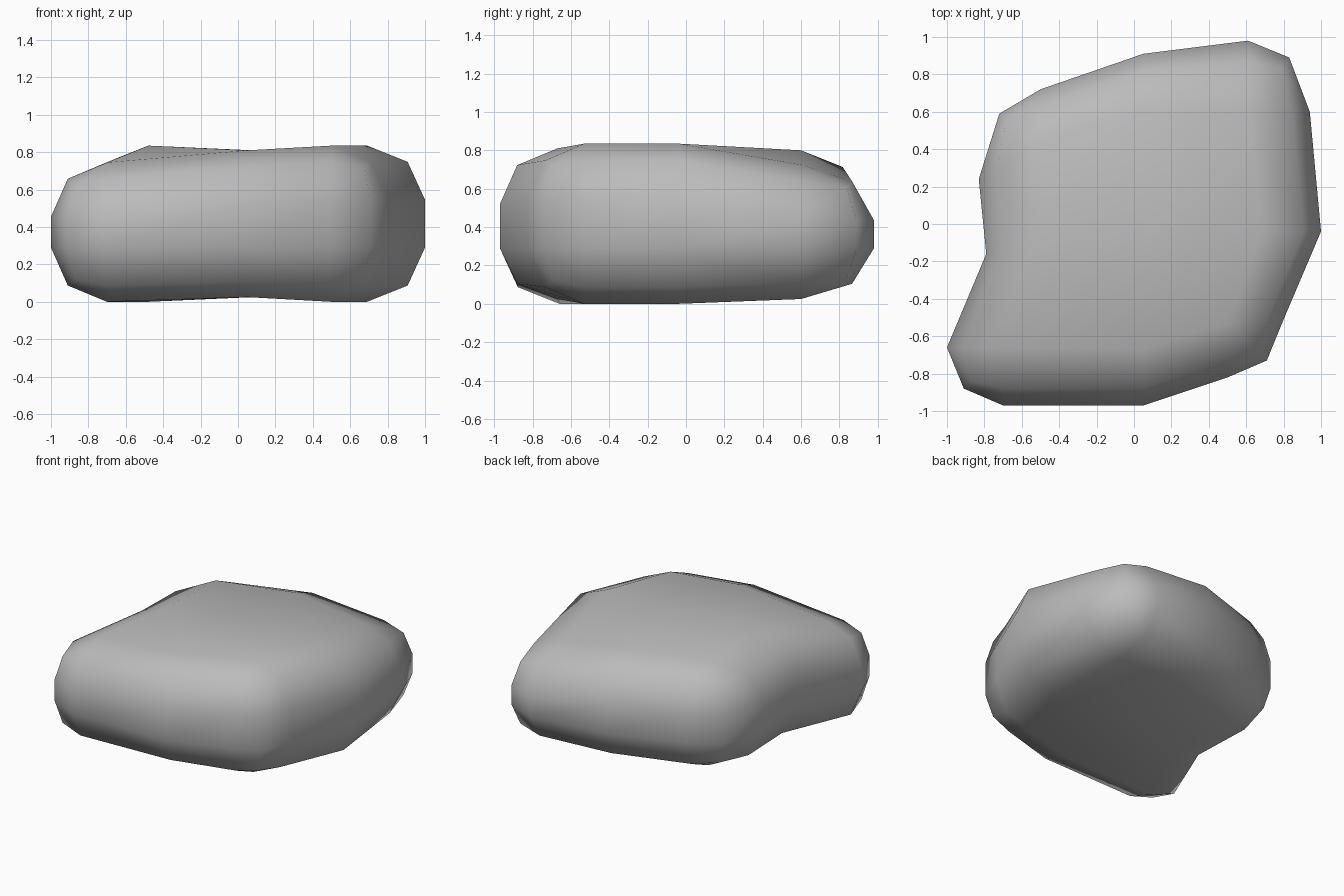
import bpy, bmesh

if "Cube" in bpy.data.objects:
    bpy.data.objects.remove(bpy.data.objects["Cube"], do_unlink=True)

# Each sector, anticlockwise: inner point, bottom height, top height, outer rim points
sectors = [
    ((-0.70, -0.66), 0.00, 0.745, [(-1.0, -0.66), (-0.91, -0.88), (-0.70, -0.97)]),
    ((0.05, -0.67), 0.025, 0.81, [(0.05, -0.97)]),
    ((0.50, -0.53), 0.00, 0.835, [(0.50, -0.82), (0.71, -0.73), (0.80, -0.51)]),
    ((0.69, -0.04), 0.00, 0.835, [(1.0, -0.04)]),
    ((0.62, 0.60), 0.025, 0.725, [(0.94, 0.60), (0.83, 0.89), (0.61, 0.98)]),
    ((0.05, 0.60), 0.025, 0.80, [(0.05, 0.91)]),
    ((-0.50, 0.45), 0.02, 0.80, [(-0.50, 0.72), (-0.72, 0.59), (-0.83, 0.24)]),
    ((-0.48, -0.12), 0.00, 0.835, [(-0.79, -0.16)]),
]
ROUND = 0.29      # height of the rounded rim
bm = bmesh.new()


def make_half(top):
    """Rounded half of the stone; returns its rim at the start of the side wall."""
    rim, mid, inner = [], [], []
    for (cx, cy), low, high, outer in sectors:
        z = high if top else low
        wall = high - ROUND if top else ROUND
        centre = bm.verts.new((cx, cy, z))
        for i, (x, y) in enumerate(outer):
            diagonal = len(outer) == 3 and i == 1
            reach, lift = (0.82, 0.58) if diagonal else (0.7, 0.7)
            rim.append(bm.verts.new((x, y, wall)))
            mid.append(bm.verts.new((cx + (x - cx) * reach, cy + (y - cy) * reach,
                                     wall + (z - wall) * lift)))
            inner.append(centre)
    n = len(rim)
    for i in range(n):
        j = (i + 1) % n
        bm.faces.new((rim[i], rim[j], mid[j], mid[i]))
        if inner[i] is inner[j]:
            bm.faces.new((mid[i], mid[j], inner[i]))
        else:
            bm.faces.new((mid[i], mid[j], inner[j], inner[i]))
    # Broad cap of four quads
    ring = list(dict.fromkeys(inner))
    hub = bm.verts.new((0.08, -0.06, 0.81 if top else 0.025))
    for i in range(0, 8, 2):
        bm.faces.new((ring[i - 1], ring[i], ring[i + 1], hub))
    return rim


lower, upper = make_half(False), make_half(True)

# Side wall
for i in range(len(lower)):
    j = (i + 1) % len(lower)
    bm.faces.new((lower[i], lower[j], upper[j], upper[i]))

bmesh.ops.recalc_face_normals(bm, faces=bm.faces)
for face in bm.faces:
    face.smooth = True

mesh = bpy.data.meshes.new("stone")
bm.to_mesh(mesh)
bm.free()
stone = bpy.data.objects.new("stone", mesh)
bpy.context.collection.objects.link(stone)

# Stone grey
grey = bpy.data.materials.new("stone grey")
grey.use_nodes = True
colour = (0.5, 0.5, 0.5, 1.0)
grey.diffuse_color = colour
grey.node_tree.nodes["Principled BSDF"].inputs["Base Color"].default_value = colour
mesh.materials.append(grey)
